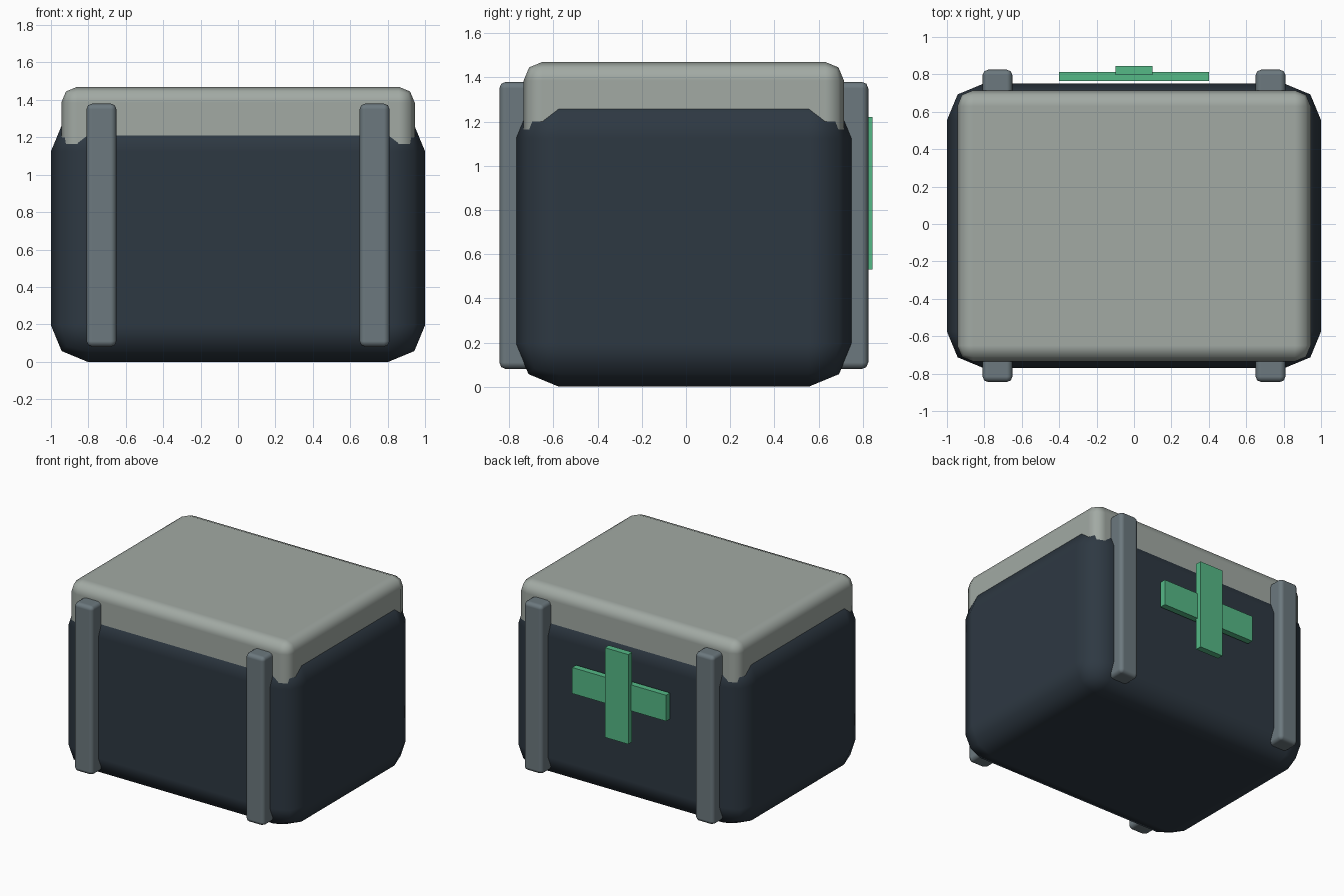
import bpy

if "Cube" in bpy.data.objects:
    bpy.data.objects.remove(bpy.data.objects["Cube"])

CY = -0.01  # centre of the case in depth


def material(name, rgb):
    m = bpy.data.materials.new(name)
    m.diffuse_color = (*rgb, 1)
    m.use_nodes = True
    m.node_tree.nodes["Principled BSDF"].inputs["Base Color"].default_value = m.diffuse_color
    return m


def box(name, lo, hi, mat, bevel=0):
    bpy.ops.mesh.primitive_cube_add(
        size=1, location=[(a + b) / 2 for a, b in zip(lo, hi)])
    ob = bpy.context.object
    ob.name = name
    ob.scale = [b - a for a, b in zip(lo, hi)]
    bpy.ops.object.transform_apply(location=False, rotation=False, scale=True)
    ob.data.materials.append(mat)
    if bevel:
        ob.data.shade_smooth()
        mod = ob.modifiers.new("Rounded edges", 'BEVEL')
        mod.width = bevel
        mod.segments = 2
        mod.harden_normals = True
    return ob


navy = material("navy", (0.027, 0.04, 0.055))
pale = material("pale_grey", (0.36, 0.40, 0.37))
slate = material("slate", (0.15, 0.19, 0.21))
green = material("green", (0.09, 0.48, 0.24))

# Chunky rounded case and the lid sunk into its top
box("case_body", (-1, CY - 0.76, 0), (1, CY + 0.76, 1.32), navy, 0.195)
box("lid", (-0.945, CY - 0.725, 1.07), (0.945, CY + 0.725, 1.47), pale, 0.085)

# Vertical straps, two on the front and two on the back
for side, x in (("left", -0.73), ("right", 0.73)):
    for face, s in (("front", -1), ("back", 1)):
        y0, y1 = sorted((CY + s * 0.675, CY + s * 0.835))
        box(f"{face}_{side}_strap", (x - 0.08, y0, 0.08),
            (x + 0.08, y1, 1.38), slate, 0.03)

# Raised cross on the back
box("cross_bar_horizontal", (-0.4, 0.765, 0.775), (0.4, 0.813, 0.975), green)
box("cross_bar_vertical", (-0.1, 0.797, 0.53), (0.1, 0.845, 1.22), green)
